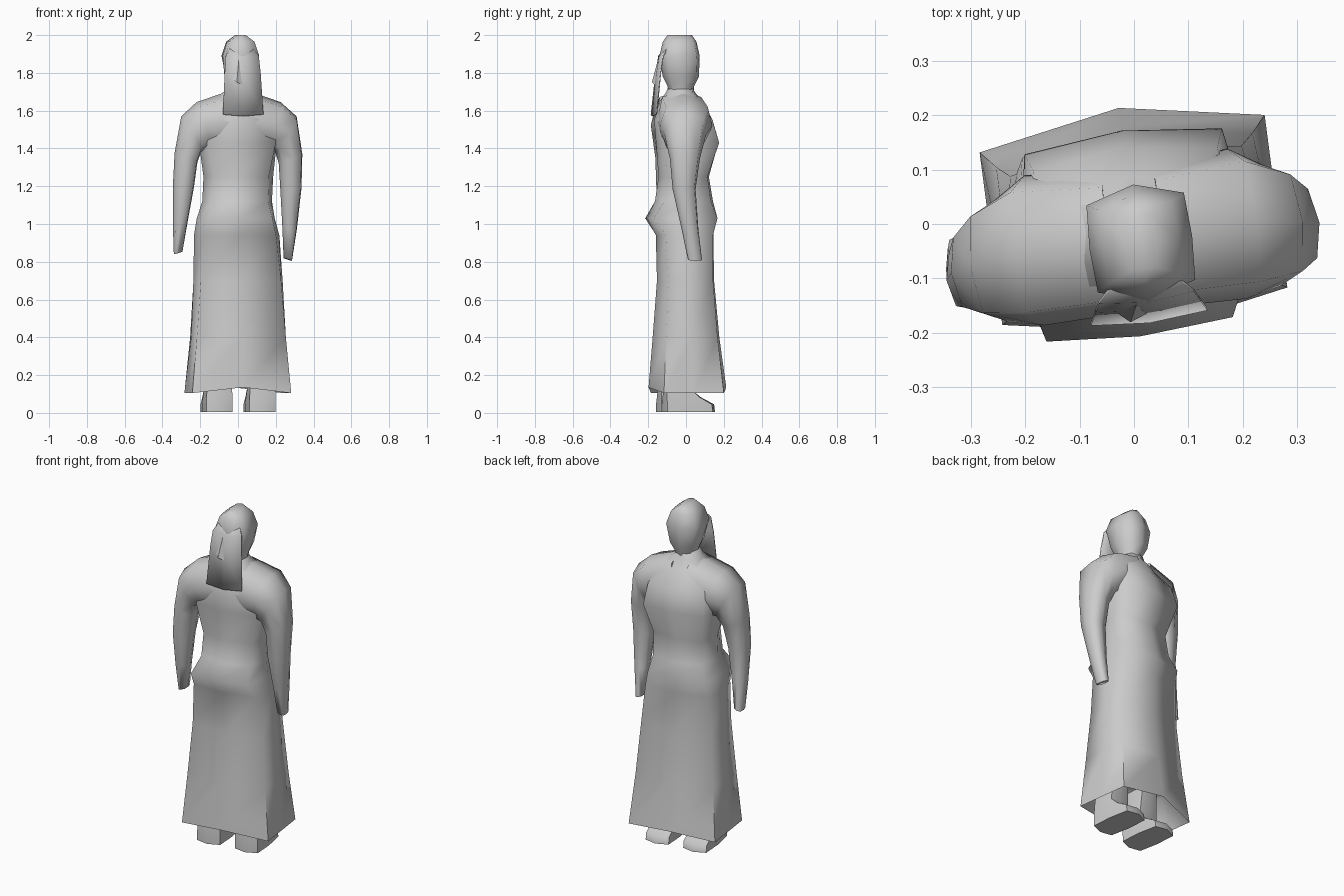
import bpy
import bmesh
import math
from mathutils import Matrix, Vector

default_cube = bpy.data.objects.get("Cube")
if default_cube:
    bpy.data.objects.remove(default_cube, do_unlink=True)

# One plain clay colour for the whole figure
clay = bpy.data.materials.new("plain grey")
clay.use_nodes = True
clay.diffuse_color = (.6, .6, .6, 1)
clay.node_tree.nodes["Principled BSDF"].inputs["Base Color"].default_value = clay.diffuse_color

# The figure stands turned slightly to one side
TURN = Matrix.Rotation(math.radians(7.5), 4, "Z")


def ring(start, end, back, front, corner=.75, depth=.75, lift=0):
    """Eight-sided section spanning start to end in x and z, and back to front in y."""
    middle_x, middle_z = (start[0] + end[0]) / 2, (start[1] + end[1]) / 2
    half_x, half_z = (end[0] - start[0]) / 2, (end[1] - start[1]) / 2
    middle_y, half_y = (front + back) / 2, (front - back) / 2
    outline = [(1, 0), (corner, depth), (0, 1), (-corner, depth),
               (-1, 0), (-corner, -depth), (0, -1), (corner, -depth)]
    return [Vector((middle_x + half_x * across, middle_y + half_y * along,
                    middle_z + half_z * across + lift * (1 - abs(across))))
            for across, along in outline]


def level(z, half_width, back, front, corner=.75, depth=.75, lift=0, x=0):
    """Horizontal section centred on x."""
    return ring((x - half_width, z), (x + half_width, z), back, front, corner, depth, lift)


def finish(name, bm, smooth_angle=60):
    bmesh.ops.recalc_face_normals(bm, faces=bm.faces)
    bm.transform(TURN)
    mesh = bpy.data.meshes.new(name)
    bm.to_mesh(mesh)
    bm.free()
    mesh.materials.append(clay)
    obj = bpy.data.objects.new(name, mesh)
    bpy.context.collection.objects.link(obj)
    bpy.ops.object.select_all(action="DESELECT")
    obj.select_set(True)
    bpy.context.view_layer.objects.active = obj
    bpy.ops.object.shade_smooth_by_angle(angle=math.radians(smooth_angle))
    return obj


def loft(name, sections, smooth_angle=60):
    """Skin a row of sections and close both ends."""
    bm = bmesh.new()
    rows = [[bm.verts.new(point) for point in section] for section in sections]
    for lower, upper in zip(rows, rows[1:]):
        for i in range(len(lower)):
            j = (i + 1) % len(lower)
            bm.faces.new((lower[i], lower[j], upper[j], upper[i]))
    bm.faces.new(rows[0])
    bm.faces.new(rows[-1])
    return finish(name, bm, smooth_angle)


# Robe: hollow hem, flaring skirt, hips, waist, chest and sloping shoulders
loft("robe", [
    level(.3, .22, -.14, .14, .9),
    level(.105, .264, -.2, .215, 1, .77, lift=.03),
    level(.4, .25, -.178, .178, .95, .77),
    level(.7, .238, -.155, .15, .9, .78),
    level(.94, .228, -.16, .147, .85, .82, x=-.008),
    level(1.03, .208, -.206, .16, .83, .93, x=-.015),
    level(1.12, .186, -.165, .145, .8, .8, x=-.006),
    level(1.25, .186, -.147, .122, .8, .8),
    level(1.43, .208, -.16, .173, .88, .88),
    level(1.55, .2, -.17, .142, .85, .85),
    level(1.65, .15, -.14, .088),
    level(1.7, .08, -.105, .045),
    level(1.75, .05, -.085, .035),
], 75)

# Head: neck, jaw, brow and crown
loft("head", [level(z, width, back, front, corner, x=.008)
              for z, width, back, front, corner in (
    (1.68, .06, -.09, .035, .75),
    (1.73, .064, -.1, .043, .75),
    (1.78, .084, -.125, .068, .8),
    (1.89, .095, -.143, .072, .95),
    (1.965, .07, -.125, .055, .95),
    (2, .028, -.1, .03, .8),
)], 75)


# Arms: each section runs from the armpit side to the outer side
def arm(name, side, splay=0, raise_hand=0):
    sections = []
    for inner, outer, back, front in (
        ((.04, 1.38), (.05, 1.705), -.16, .1),
        ((.15, 1.4), (.225, 1.645), -.163, .115),
        ((.195, 1.38), (.308, 1.57), -.148, .075),
        ((.212, 1.32), (.338, 1.37), -.122, .038),
        ((.22, 1.18), (.333, 1.19), -.108, .015),
        ((.235, .98), (.312, .97), -.06, .03),
        ((.245, .82), (.29, .805), -.025, .05),
    ):
        section = ring(inner, outer, back, front, .8, .8)
        for point in section:
            drop = max(0, 1.45 - point.z) / .65
            point.x = side * (point.x + splay * drop)
            point.z += raise_hand * drop
            point.y -= splay * drop * .5
        sections.append(section)
    loft(name, sections, 75)


arm("left_arm", 1)
arm("right_arm", -1, .055, .035)

# Feet: flat sole, low toe and ankle rising under the robe
for name, side in (("left_foot", 1), ("right_foot", -1)):
    loft(name, [level(z, width, back, front, .9, .85, x=side * .115)
                for z, width, back, front in (
        (.005, .078, -.145, .14),
        (.045, .078, -.145, .135),
        (.085, .077, -.14, .06),
        (.13, .074, -.135, .01),
        (.32, .06, -.12, .02),
    )])

# Hair: long flat tail that leaves the back of the head and hangs free
bm = bmesh.new()
rows = []
for z, half_width, y in ((1.95, .05, -.1), (1.89, .088, -.137), (1.8, .096, -.152), (1.58, .108, -.175)):
    rows.append([bm.verts.new((.005 + half_width * across, y - bulge, z - bulge))
                 for across, bulge in ((-1, 0), (0, .009), (1, 0))])
for upper, lower in zip(rows, rows[1:]):
    for i in range(2):
        bm.faces.new((upper[i], lower[i], lower[i + 1], upper[i + 1]))
tail = finish("hair_tail", bm)
thickness = tail.modifiers.new("thickness", "SOLIDIFY")
thickness.thickness = .006

# Small raised fold in the middle of the tail
bm = bmesh.new()
top, outer, inner, tip = [bm.verts.new(point) for point in (
    (-.015, -.148, 1.87), (-.055, -.155, 1.77), (.005, -.165, 1.735), (-.03, -.178, 1.75))]
for face in ((top, outer, tip), (top, tip, inner), (outer, inner, tip), (top, inner, outer)):
    bm.faces.new(face)
finish("hair_fold", bm, 30)
